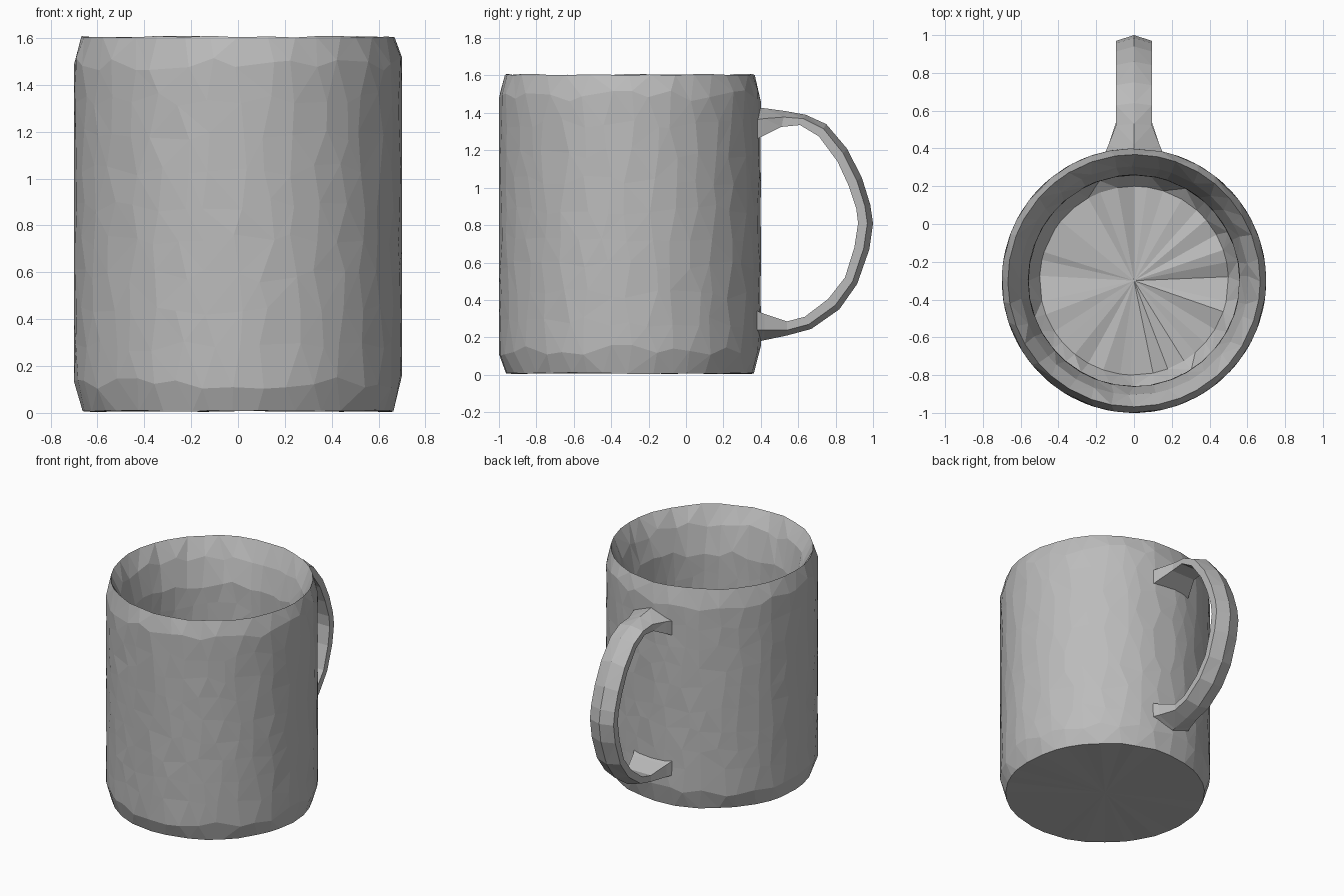
import bpy, bmesh, math, random

random.seed(7)
if "Cube" in bpy.data.objects:
    bpy.data.objects.remove(bpy.data.objects["Cube"], do_unlink=True)

grey = bpy.data.materials.new("plain grey")
grey.use_nodes = True
colour = (0.5, 0.5, 0.5, 1)
grey.diffuse_color = colour
grey.node_tree.nodes["Principled BSDF"].inputs["Base Color"].default_value = colour


def finish(bm, name):
    """Turn a bmesh into a flat-shaded, faceted object."""
    bmesh.ops.recalc_face_normals(bm, faces=bm.faces)
    bmesh.ops.triangulate(bm, faces=bm.faces, quad_method='SHORT_EDGE')
    mesh = bpy.data.meshes.new(name)
    bm.to_mesh(mesh)
    bm.free()
    mesh.materials.append(grey)
    obj = bpy.data.objects.new(name, mesh)
    bpy.context.collection.objects.link(obj)
    return obj


def bridge(bm, a, b):
    """Join two closed rings of equal size with quads."""
    n = len(a)
    for i in range(n):
        bm.faces.new((a[i], a[(i + 1) % n], b[(i + 1) % n], b[i]))


# Cup: a lathed wall of irregular facets, closed by a base and an inner floor
SIDES = 36
CENTRE_Y = -0.3
outer_wall = [(0.7, 0.13 + 1.36 * i / 9) for i in range(10)]
inner_wall = [(0.56, 1.3 - 1.08 * i / 7) for i in range(8)]
profile = ([(0.663, 0.008)] + outer_wall + [(0.668, 1.605), (0.605, 1.48)]
           + inner_wall + [(0.5, 0.14)])

bm = bmesh.new()
rings = []
for r, z in profile:
    rim = z > 1.55
    level = 0.004 if rim or z < 0.05 else 0.03
    turn = 0.15 if rim else 0.3
    ring = []
    for i in range(SIDES):
        a = math.tau * (i + random.uniform(-turn, turn)) / SIDES
        ring.append(bm.verts.new((r * math.cos(a), CENTRE_Y + r * math.sin(a),
                                  z + random.uniform(-level, level))))
    rings.append(ring)
for lower, upper in zip(rings, rings[1:]):
    bridge(bm, lower, upper)
for ring, z in ((rings[0], 0.008), (rings[-1], 0.14)):
    hub = bm.verts.new((0, CENTRE_Y, z))
    for i in range(SIDES):
        bm.faces.new((ring[i], ring[(i + 1) % SIDES], hub))
finish(bm, "cup")

# Handle: five-sided band with an outer ridge, flaring where it meets the cup
# each station: outer y, outer z, inner y, inner z, half width
stations = [
    (0.36, 1.43, 0.36, 1.25, 0.16), (0.42, 1.425, 0.42, 1.28, 0.135),
    (0.53, 1.41, 0.51, 1.325, 0.095), (0.64, 1.39, 0.61, 1.335, 0.095),
    (0.75, 1.34, 0.71, 1.275, 0.095), (0.86, 1.21, 0.81, 1.14, 0.095),
    (0.94, 1.055, 0.87, 1.01, 0.095), (0.985, 0.91, 0.91, 0.89, 0.095),
    (1.0, 0.81, 0.92, 0.81, 0.095), (0.98, 0.67, 0.9, 0.68, 0.095),
    (0.915, 0.485, 0.85, 0.52, 0.095), (0.82, 0.35, 0.76, 0.405, 0.095),
    (0.67, 0.245, 0.635, 0.31, 0.095), (0.54, 0.21, 0.54, 0.285, 0.095),
    (0.42, 0.185, 0.42, 0.325, 0.135), (0.36, 0.17, 0.36, 0.35, 0.16),
]
bm = bmesh.new()
rings = []
for oy, oz, iy, iz, w in stations:
    ey, ez = oy + 0.38 * (iy - oy), oz + 0.38 * (iz - oz)
    section = ((0, oy, oz), (w, ey, ez), (w, iy, iz), (-w, iy, iz), (-w, ey, ez))
    rings.append([bm.verts.new(p) for p in section])
for a, b in zip(rings, rings[1:]):
    bridge(bm, a, b)
bm.faces.new(rings[0])
bm.faces.new(rings[-1])
finish(bm, "handle")
